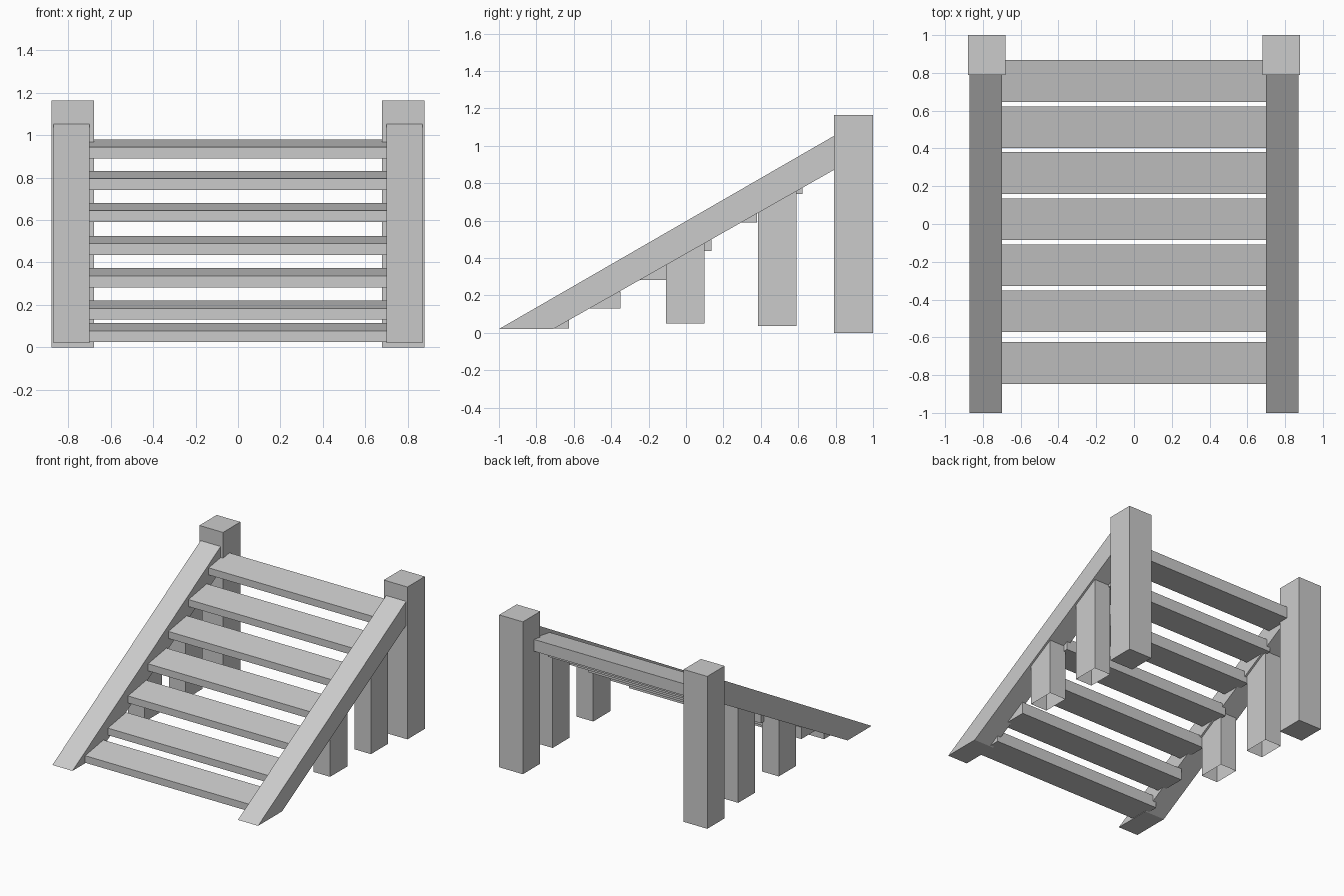
import bpy

if "Cube" in bpy.data.objects:
    bpy.data.objects.remove(bpy.data.objects["Cube"])


def make_mesh(name, verts, faces):
    mesh = bpy.data.meshes.new(name)
    mesh.from_pydata(verts, [], faces)
    mesh.update()
    obj = bpy.data.objects.new(name, mesh)
    bpy.context.collection.objects.link(obj)
    return obj


def extrude_profile(name, profile, x0, x1, skip_edges=(), caps=True):
    """Extrude a counter-clockwise (y, z) profile along x."""
    n = len(profile)
    verts = [(x, y, z) for x in (x0, x1) for y, z in profile]
    faces = [(i, i + n, (i + 1) % n + n, (i + 1) % n)
             for i in range(n) if i not in skip_edges]
    if caps:
        faces += [tuple(reversed(range(n))), tuple(range(n, 2 * n))]
    # profile runs counter-clockwise seen from +x, so flip caps and sides together
    obj = make_mesh(name, verts, faces)
    return obj


def underside(y):
    """Height of the stringer's lower edge at y."""
    return 0.02 + (y + 0.71) * 0.85 / 1.5


def pair(name, profile, x0, x1, **kw):
    extrude_profile(name + "_right", profile, x0, x1, **kw)
    extrude_profile(name + "_left", profile, -x1, -x0, **kw)


# Sloping side stringers
pair("stringer", [(-1, 0.02), (-0.71, 0.02), (0.79, 0.87), (0.79, 1.052)], 0.70, 0.87)

# Tall end posts
pair("tall_post", [(0.79, 0), (1, 0), (1, 1.165), (0.79, 1.165)], 0.68, 0.88)

# Support posts, open underneath, tops cut to the stringer slope
for name, y0, y1, z0 in (("low_support", -0.108, 0.10, 0.05),
                         ("high_support", 0.385, 0.59, 0.035)):
    profile = [(y0, z0), (y1, z0), (y1, underside(y1)), (y0, underside(y0))]
    pair(name, profile, 0.715, 0.855, skip_edges=(0,))

# Treads: flat bottom, top rising slightly to the back
treads = [(-0.847, 0.024), (-0.572, 0.130), (-0.329, 0.283), (-0.086, 0.436),
          (0.159, 0.590), (0.402, 0.741), (0.646, 0.890)]
for i, (y, z) in enumerate(treads):
    profile = [(y, z), (y + 0.221, z), (y + 0.221, z + 0.09), (y, z + 0.054)]
    extrude_profile(f"tread_{i + 1}", profile, -0.73, 0.73)
